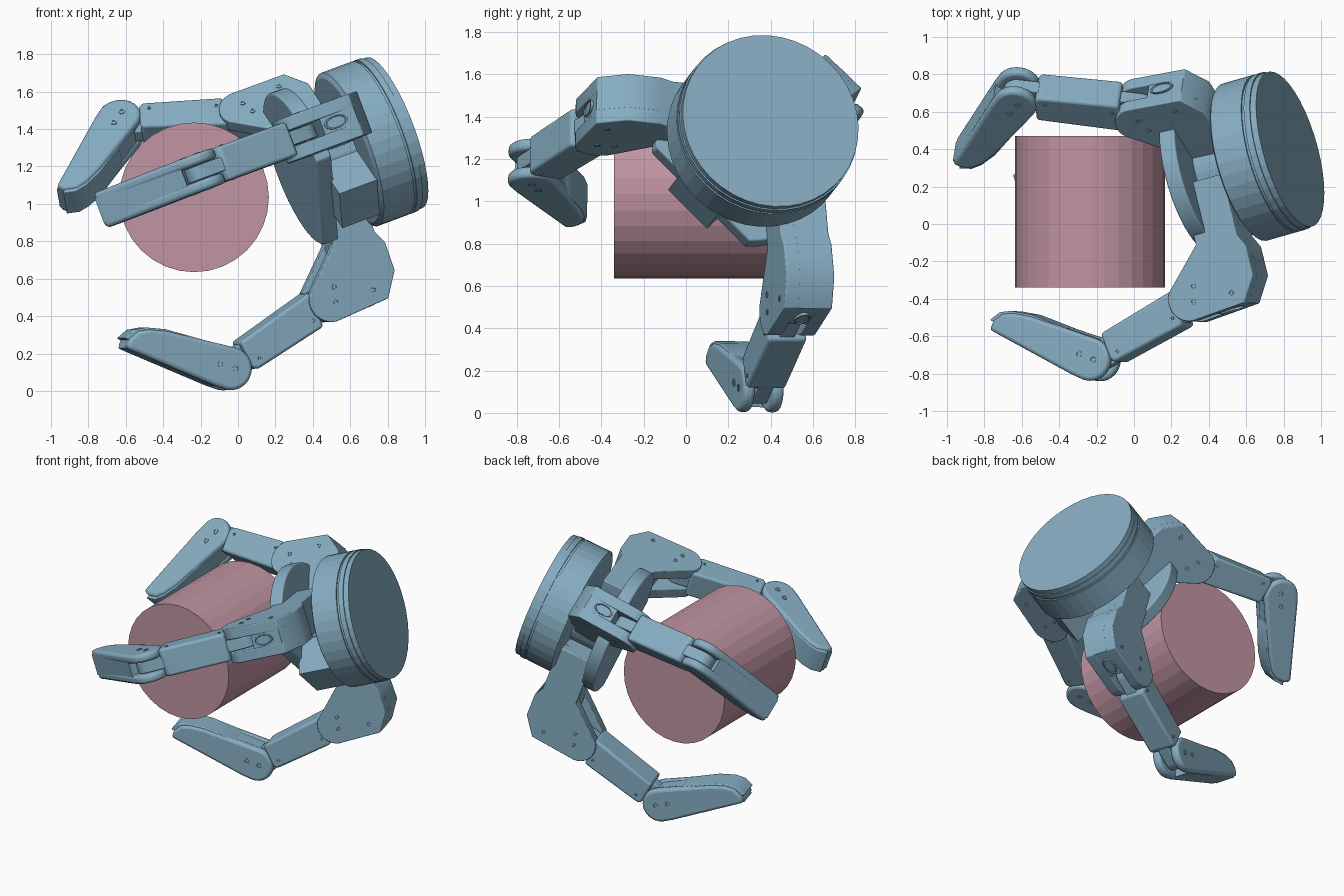
import bpy, bmesh, math
from mathutils import Vector, Matrix

if "Cube" in bpy.data.objects:
    bpy.data.objects.remove(bpy.data.objects["Cube"])

def material(name, rgb):
    m = bpy.data.materials.new(name)
    m.diffuse_color = (*rgb, 1)
    m.use_nodes = True
    m.node_tree.nodes["Principled BSDF"].inputs["Base Color"].default_value = m.diffuse_color
    return m

STEEL = material("steel_blue", (0.24, 0.42, 0.54))
PINK = material("dusty_pink", (0.53, 0.30, 0.365))

# Hand frame: D points out of the wrist, U towards the fixed finger, W sideways
D = Vector((0.905, 0.258, 0.337)).normalized()
U = Vector((0, 1, 1))
U = (U - D * U.dot(D)).normalized()
W = D.cross(U)
DISC = Vector((0.835, 0.40, 1.38))
HAND = Vector((0.83, 0.42, 1.35))

def frame(origin, x, y):
    m = Matrix((x, y, x.cross(y))).transposed().to_4x4()
    m.translation = origin
    return m

def finish(name, bm, mat, bevel=0, smooth=False):
    bmesh.ops.recalc_face_normals(bm, faces=bm.faces)
    me = bpy.data.meshes.new(name)
    bm.to_mesh(me)
    bm.free()
    me.materials.append(mat)
    ob = bpy.data.objects.new(name, me)
    bpy.context.collection.objects.link(ob)
    if bevel:
        b = ob.modifiers.new("rounded_edges", 'BEVEL')
        b.width, b.segments, b.limit_method = bevel, 3, 'ANGLE'
        b.angle_limit = math.radians(35)
    if smooth:
        bpy.ops.object.select_all(action='DESELECT')
        ob.select_set(True)
        bpy.context.view_layer.objects.active = ob
        bpy.ops.object.shade_smooth_by_angle(angle=math.radians(35))
    return ob

def prism(name, m, pts, z0, z1, bevel=0.012):
    """Side profile in the frame's xy plane, extruded along its z."""
    bm = bmesh.new()
    face = bm.faces.new([bm.verts.new((x, y, z0)) for x, y in pts])
    up = bmesh.ops.extrude_face_region(bm, geom=[face])["geom"]
    bmesh.ops.translate(bm, verts=[v for v in up if isinstance(v, bmesh.types.BMVert)], vec=(0, 0, z1 - z0))
    bm.transform(m)
    return finish(name, bm, STEEL, bevel, True)

def lathe(name, m, prof, n, mat=STEEL, smooth=False):
    """Profile of (axial, radius) turned about the frame's x axis."""
    bm = bmesh.new()
    rings = [[bm.verts.new((s, r * math.cos(2 * math.pi * i / n), r * math.sin(2 * math.pi * i / n)))
              for i in range(n)] for s, r in prof]
    for a, b in zip(rings, rings[1:]):
        for i in range(n):
            bm.faces.new((a[i], a[(i + 1) % n], b[(i + 1) % n], b[i]))
    bm.faces.new(rings[0])
    bm.faces.new(rings[-1])
    bm.transform(m)
    return finish(name, bm, mat, 0, smooth)

def arc(c, r, a0, a1, n=10):
    return [(c[0] + r * math.cos(math.radians(a0 + (a1 - a0) * i / n)),
             c[1] + r * math.sin(math.radians(a0 + (a1 - a0) * i / n))) for i in range(n + 1)]

def bolt(name, m, x, y, z, r=0.018):
    side = 1 if z > 0 else -1
    bm = m @ Matrix.Translation((x, y, z)) @ Matrix.Rotation(-side * math.pi / 2, 4, 'Y')
    lathe(name, bm, [(-0.01, r), (0.004, r), (0.004, r * 0.6), (-0.004, r * 0.5)], 12)

# Gripped cylinder
lathe("gripped_cylinder", frame(Vector((-0.235, 0.065, 1.035)), Vector((0, 1, 0)), Vector((0, 0, 1))),
      [(-0.405, 0.4), (0.405, 0.4)], 32, PINK)

# Wrist drum with grooves, core and palm plate with one straight side
palm = frame(DISC, D, U)
lathe("wrist_drum", palm, [(-0.28, 0.41), (-0.265, 0.437), (-0.085, 0.437), (-0.085, 0.428), (-0.07, 0.428),
      (-0.07, 0.437), (-0.035, 0.437), (-0.035, 0.43), (0, 0.43)], 40)
lathe("palm_core", palm, [(-0.5, 0.2), (-0.26, 0.2)], 32)
prism("palm_plate", frame(DISC, U, W), arc((0, 0), 0.43, -133, 133, 32), -0.575, -0.485, 0.01)
prism("palm_block", palm, [(-0.26, -0.40), (-0.26, 0.05), (-0.5, 0.05), (-0.5, -0.40)], -0.13, 0.13, 0)

J = Vector((-0.60, 0.70))      # knuckle joint
E = Vector((-1.241, 0.862))    # elbow joint

def finger(name, axis, radial, offset, opening):
    m = frame(HAND + offset, axis, radial)
    # Knuckle: two cheeks either side of a solid core, leaving a slot for the next link
    tip = arc(J, 0.12, 95, 212)
    back = [(-0.49, 0.43), (-0.49, 0.1), (-0.25, 0.1), (-0.25, 0.44), (-0.215, 0.51), (-0.215, 0.67), (-0.30, 0.80)]
    for side in (-1, 1):
        z0, z1 = sorted((side * 0.045, side * 0.118))
        prism(name + "_knuckle_cheek", m, back[3:] + tip + back[:3], z0, z1, 0.006)
    core = [(-0.5, 0.808), (-0.5, 0.45)] + back
    prism(name + "_knuckle_core", m, core, -0.05, 0.05, 0)
    lathe(name + "_knuckle_oval", m @ Matrix.Translation((-0.42, 0.812, 0)) @ Matrix.Rotation(math.pi / 2, 4, 'Z')
          @ Matrix.Diagonal((1, 1.9, 1, 1)), [(-0.02, 0.035), (0.003, 0.035), (0.003, 0.03), (-0.002, 0.028)], 24)
    # Middle link: narrow tongue with a wide bevelled body, swung about the knuckle joint
    run = E - J
    ang = math.atan2(run.y, run.x) - opening
    length = run.length
    link = m @ Matrix.Translation((J.x, J.y, 0)) @ Matrix.Rotation(ang, 4, 'Z')
    prism(name + "_middle_tongue", link, arc((0, 0), 0.085, 90, 270) + arc((length, 0), 0.075, -90, 90),
          -0.038, 0.038, 0.006)
    prism(name + "_middle_body", link, [(0.07, 0.095), (0.11, -0.1), (0.54, -0.085), (0.56, -0.06),
          (0.54, 0.09)], -0.095, 0.095, 0.022)
    for x in (0.14, 0.5):
        for side in (-1, 1):
            bolt(name + "_middle_pin", link, x, -0.04, side * 0.096, 0.01)
    # Fingertip: forked around the elbow, solid and tapered beyond it
    moved = Vector((math.cos(ang), math.sin(ang))) * length + J - E
    end = m @ Matrix.Translation((moved.x, moved.y, 0))
    elbow = arc(E, 0.115, 122.5, -57.5, 14)
    nose = [(-1.507, 0.554), (-1.60, 0.51), (-1.66, 0.498), (-1.72, 0.52), (-1.753, 0.562), (-1.694, 0.615)]
    for side in (-1, 1):
        z0, z1 = sorted((side * 0.042, side * 0.1))
        prism(name + "_tip_cheek", end, elbow + nose + [(-1.36, 0.915)], z0, z1, 0.02)
        for x, y in ((-1.22, 0.87), (-1.29, 0.82)):
            bolt(name + "_tip_bolt", end, x, y, side * 0.1)
    prism(name + "_tip_core", end, [(-1.345, 0.922), (-1.31, 0.85), (-1.2, 0.78), (-1.19, 0.768)] + nose,
          -0.07, 0.07, 0)
    # Gripping pad on the inner face
    prism(name + "_tip_pad", end, [(-1.32, 0.69), (-1.335, 0.664), (-1.51, 0.542), (-1.61, 0.496), (-1.675, 0.485),
          (-1.74, 0.51), (-1.72, 0.53), (-1.6, 0.54)], -0.085, 0.085, 0.006)
    # Joint pins
    for x, y in ((-0.58, 0.72), (-0.56, 0.64), (-0.36, 0.73)):
        for side in (-1, 1):
            bolt(name + "_knuckle_bolt", m, x, y, side * 0.118, 0.015)

spread = math.radians(132)
rad = [U * math.cos(spread) + W * (k * math.sin(spread)) for k in (-1, 1)]
low, side = sorted(rad, key=lambda r: r.z)
inward = [(U - r * U.dot(r)).normalized() for r in (low, side)]
finger("lower_finger", D, low, inward[0] * 0.175, 0)
finger("front_finger", D, side, inward[1] * 0.175 - D * 0.055 - side * 0.02, 0)
finger("upper_finger", (D + W * 0.06).normalized(), U, W * 0.01 - D * 0.045 - U * 0.18, math.radians(14))
